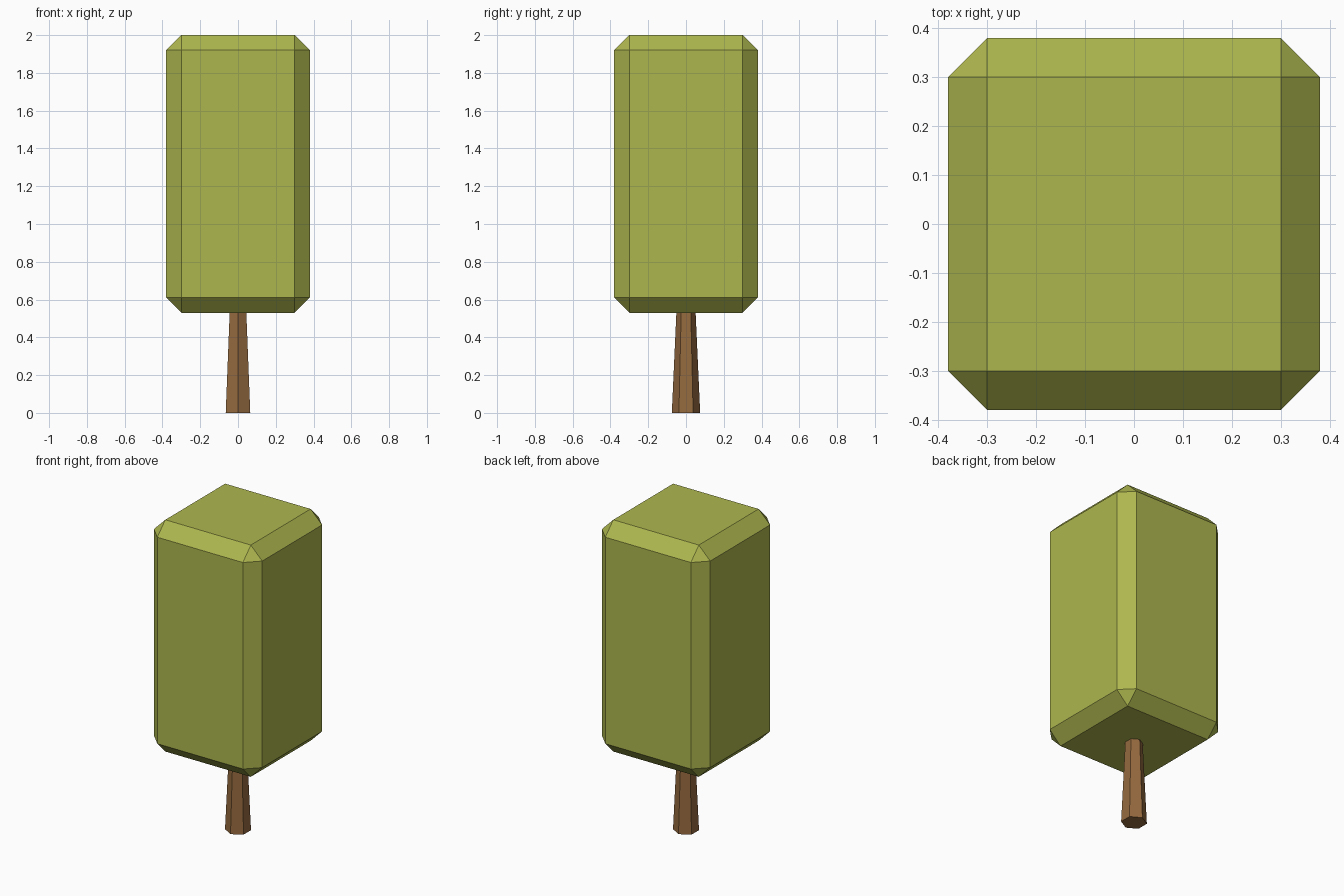
import bpy, bmesh
from mathutils import Matrix

if "Cube" in bpy.data.objects:
    bpy.data.objects.remove(bpy.data.objects["Cube"])


def material(name, rgb):
    m = bpy.data.materials.new(name)
    m.diffuse_color = (*rgb, 1)
    m.use_nodes = True
    m.node_tree.nodes["Principled BSDF"].inputs["Base Color"].default_value = m.diffuse_color
    return m


def add_object(name, bm, mat):
    mesh = bpy.data.meshes.new(name)
    bmesh.ops.recalc_face_normals(bm, faces=bm.faces)
    bm.to_mesh(mesh)
    bm.free()
    mesh.materials.append(mat)
    obj = bpy.data.objects.new(name, mesh)
    bpy.context.collection.objects.link(obj)
    return obj


leaf_green = material("leaf green", (0.42, 0.47, 0.077))
bark_brown = material("bark brown", (0.30, 0.145, 0.05))

# Canopy: tall box with chamfered edges
bottom, top, width, chamfer = 0.53, 2.0, 0.76, 0.08
bm = bmesh.new()
bmesh.ops.create_cube(
    bm, size=1,
    matrix=Matrix.Translation((0, 0, (bottom + top) / 2))
    @ Matrix.Diagonal((width, width, top - bottom, 1)))
bmesh.ops.bevel(bm, geom=bm.edges[:], offset=chamfer, segments=1,
                affect='EDGES', profile=0.5)
add_object("canopy", bm, leaf_green)

# Trunk: tapered six-sided post, running slightly into the canopy
height = 0.55
bm = bmesh.new()
bmesh.ops.create_cone(
    bm, cap_ends=True, segments=6, radius1=0.075, radius2=0.05, depth=height,
    matrix=Matrix.Translation((0, 0, height / 2)))
add_object("trunk", bm, bark_brown)
